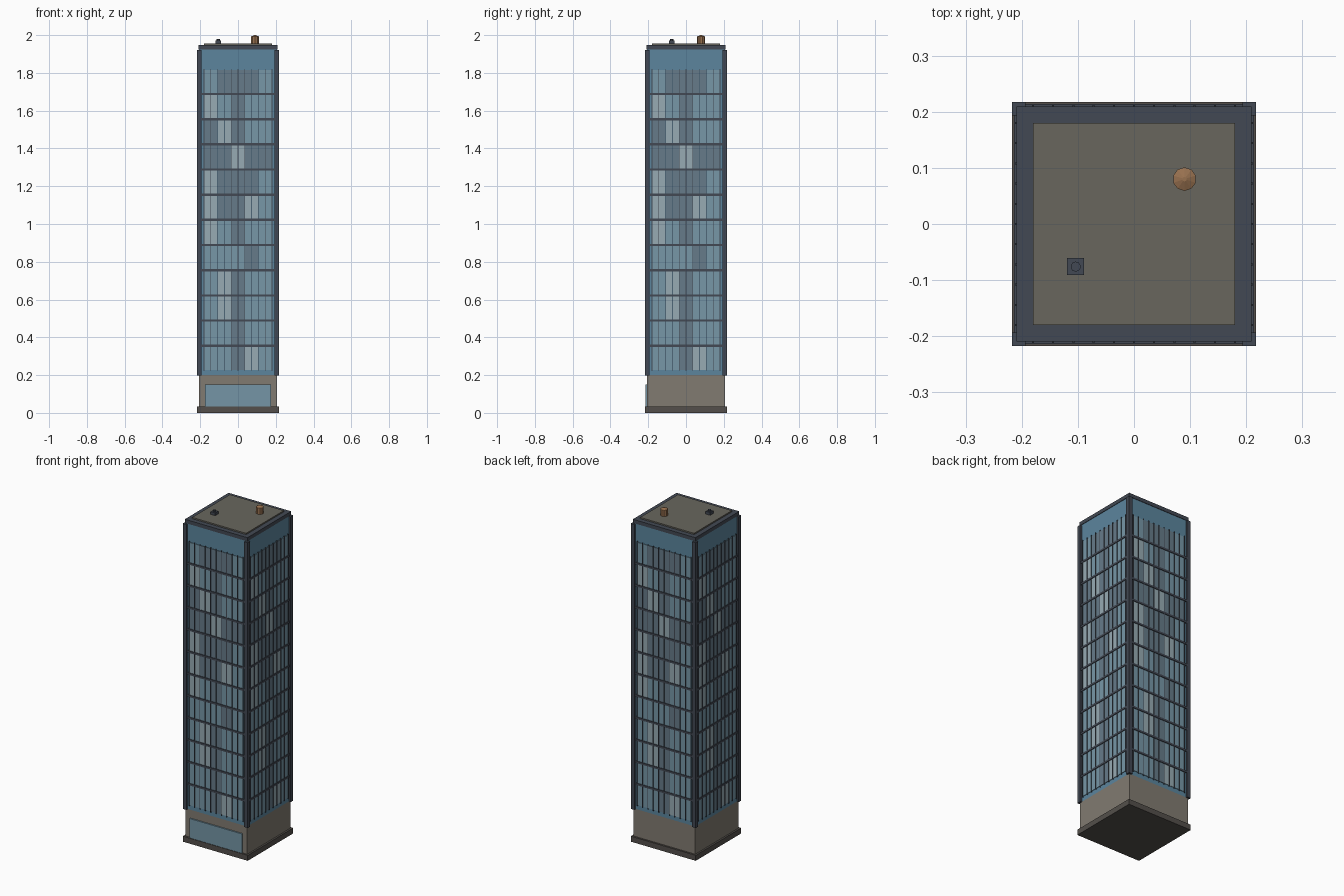
import bpy, bmesh, math
from mathutils import Matrix, Vector

if "Cube" in bpy.data.objects:
    bpy.data.objects.remove(bpy.data.objects["Cube"])


def material(name, r, g, b):
    m = bpy.data.materials.new(name)
    m.diffuse_color = tuple((c / 255) ** 2.2 for c in (r, g, b)) + (1,)
    m.use_nodes = True
    m.node_tree.nodes["Principled BSDF"].inputs["Base Color"].default_value = m.diffuse_color
    return m


BLUE = material("blue_cladding", 92, 132, 156)
SLATE = material("slate_metal", 68, 74, 84)
STONE = material("stone", 128, 122, 112)
BASE = material("dark_stone", 84, 80, 76)
DECK = material("roof_deck", 104, 102, 94)
COPPER = material("copper", 150, 112, 80)
DOOR = material("lobby_glass", 116, 148, 164)
PANES = {"L": material("pane_light", 150, 170, 178),
         "B": material("pane_blue", 118, 150, 166),
         "G": material("pane_grey", 102, 122, 136)}


def add_box(bm, lo, hi, rot=Matrix()):
    lo, hi = Vector(lo), Vector(hi)
    size = Matrix.Diagonal((*(hi - lo), 1))
    bmesh.ops.create_cube(bm, size=1, matrix=rot @ Matrix.Translation((lo + hi) / 2) @ size)


def finish(name, bm, mat):
    me = bpy.data.meshes.new(name)
    bm.to_mesh(me)
    bm.free()
    me.materials.append(mat)
    ob = bpy.data.objects.new(name, me)
    bpy.context.collection.objects.link(ob)
    return ob


def boxes(name, items, mat, four_sides=False):
    """Boxes in one object; optionally repeated on all four facades."""
    bm = bmesh.new()
    for k in range(4 if four_sides else 1):
        rot = Matrix.Rotation(k * math.pi / 2, 4, "Z")
        for lo, hi in items:
            add_box(bm, lo, hi, rot)
    return finish(name, bm, mat)


def slab(name, half, z0, z1, mat):
    return boxes(name, [((-half, -half, z0), (half, half, z1))], mat)


def drum(name, x, y, z0, z1, r0, r1, sides, mat):
    bm = bmesh.new()
    bmesh.ops.create_cone(bm, cap_ends=True, segments=sides, radius1=r0, radius2=r1,
                          depth=z1 - z0, matrix=Matrix.Translation((x, y, (z0 + z1) / 2)))
    return finish(name, bm, mat)


# Stacked masses: plinth, lobby, tower, roof
slab("plinth", 0.217, 0, 0.033, BASE)
slab("lobby", 0.206, 0.033, 0.2, STONE)
slab("tower_body", 0.206, 0.2, 1.925, BLUE)
slab("roof_slab", 0.209, 1.925, 1.947, SLATE)
slab("roof_deck", 0.18, 1.947, 1.955, DECK)
boxes("lobby_window", [((-0.175, -0.214, 0.033), (0.175, -0.205, 0.15))], DOOR)

# Corner columns
boxes("corner_columns", [((0.193, -0.217, 0.198), (0.217, -0.193, 1.922))], SLATE, True)

# Window panes, in tinted pairs, top floor first
FLOORS = ["BGGGB", "LBGBB", "GLGBB", "GGLGG", "LGGGB", "LGGLB",
          "LBGBB", "BBBGB", "BLGBB", "BLGBB", "BBGBB", "BBGLB"]
PITCH, BOTTOM, COL = 0.1333, 0.222, 0.036
panes = {key: [] for key in PANES}
for row, tints in enumerate(reversed(FLOORS)):
    z = BOTTOM + row * PITCH
    for i in range(10):
        x = -0.18 + i * COL
        panes[tints[i // 2]].append(((x + 0.002, -0.2095, z + 0.006),
                                     (x + COL - 0.002, -0.205, z + PITCH - 0.006)))
for key, items in panes.items():
    boxes("window_panes_" + PANES[key].name, items, PANES[key], True)

# Mullions and floor bands
boxes("mullions", [((-0.18 + i * COL - 0.0018, -0.2125, BOTTOM),
                    (-0.18 + i * COL + 0.0018, -0.205, BOTTOM + 12 * PITCH))
                   for i in range(11)], SLATE, True)
boxes("floor_bands", [((-0.198, -0.2135, BOTTOM + j * PITCH - 0.006),
                       (0.198, -0.205, BOTTOM + j * PITCH + 0.006))
                      for j in range(1, 12)], SLATE, True)

# Rooftop tank and vent
drum("tank", 0.09, 0.08, 1.955, 1.993, 0.021, 0.021, 10, COPPER)
drum("tank_cap", 0.09, 0.08, 1.993, 2.0, 0.021, 0.004, 10, COPPER)
boxes("vent_box", [((-0.119, -0.091, 1.955), (-0.089, -0.061, 1.972))], SLATE)
drum("vent_pipe", -0.104, -0.076, 1.972, 1.98, 0.009, 0.009, 10, SLATE)
